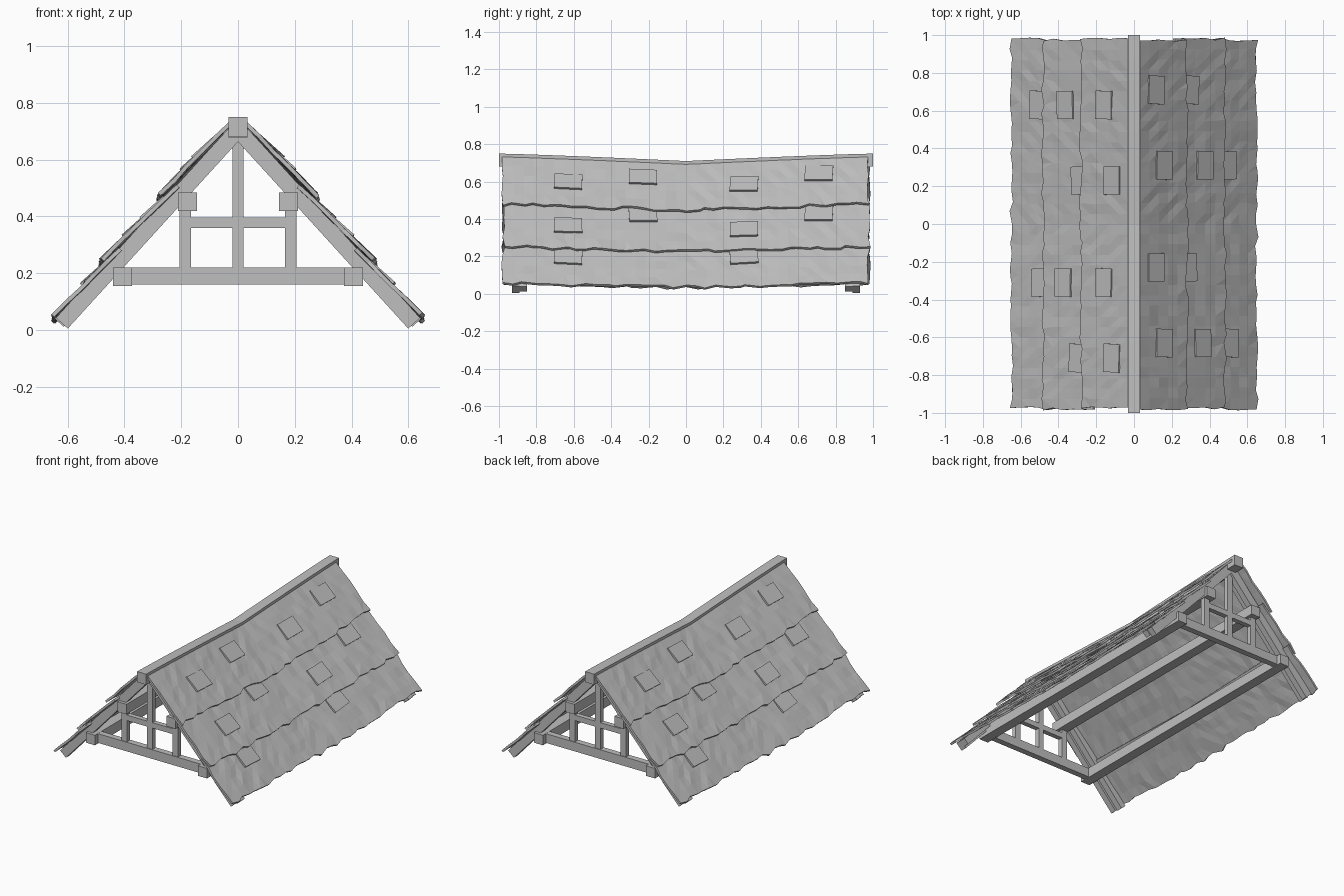
import bpy, bmesh, math, random
from mathutils import Vector, Matrix

random.seed(4)
cube = bpy.data.objects.get("Cube")
if cube:
    bpy.data.objects.remove(cube, do_unlink=True)

GREY = (0.52, 0.52, 0.52, 1)
mat = bpy.data.materials.new("weathered grey")
mat.use_nodes = True
mat.diffuse_color = GREY
mat.node_tree.nodes["Principled BSDF"].inputs["Base Color"].default_value = GREY

HALF_TURN = Matrix.Rotation(math.pi, 4, 'Z')
DOWN = Vector((0.674, 0, -0.74))     # down the slope
OUT = Vector((0.74, 0, 0.674))       # away from the slope
TOP = Vector((0.03, 0, 0.735))       # upper edge of the slope
LENGTH = 0.92


def finish(name, bm):
    mesh = bpy.data.meshes.new(name)
    bm.to_mesh(mesh)
    bm.free()
    mesh.materials.append(mat)
    obj = bpy.data.objects.new(name, mesh)
    bpy.context.collection.objects.link(obj)
    return obj


def turned_copy(obj, name):
    copy = obj.copy()
    copy.name = name
    copy.matrix_world = HALF_TURN @ obj.matrix_world
    bpy.context.collection.objects.link(copy)


def box(name, x, y, z):
    """Box from (low, high) pairs."""
    bm = bmesh.new()
    bmesh.ops.create_cube(bm, size=1)
    for v in bm.verts:
        v.co = [(r[0] + r[1]) / 2 + c * (r[1] - r[0]) for c, r in zip(v.co, (x, y, z))]
    return finish(name, bm)


def sag(y):
    return -0.04 * max(0, 1 - abs(y)) ** 1.2


# Sagging ridge beam
bm = bmesh.new()
rings = []
for i in range(17):
    y = -1 + i / 8
    rings.append([bm.verts.new((x, y, z + sag(y)))
                  for x, z in ((-0.033, 0.68), (0.033, 0.68), (0.033, 0.75), (-0.033, 0.75))])
for a, b in zip(rings, rings[1:]):
    for k in range(4):
        bm.faces.new((a[k], a[(k + 1) % 4], b[(k + 1) % 4], b[k]))
bm.faces.new(rings[0])
bm.faces.new(rings[-1])
bmesh.ops.recalc_face_normals(bm, faces=bm.faces)
finish("ridge_beam", bm)

# Long purlins
for side, s in (("left", 1), ("right", -1)):
    for level, cx, cz in (("lower", 0.407, 0.188), ("upper", 0.178, 0.452)):
        box(f"{level}_purlin_{side}", (s * cx - 0.033, s * cx + 0.033), (-0.95, 0.95),
            (cz - 0.033, cz + 0.033))


def rafter(name, side, y, width, depth, lift, end):
    """Sloping timber from the ridge to the eaves."""
    start = Vector((0, 0, 0.705)) + OUT * lift
    mid = start + DOWN * end / 2
    bm = bmesh.new()
    bmesh.ops.create_cube(bm, size=1)
    for v in bm.verts:
        p = mid + DOWN * (v.co.x * end) + OUT * (v.co.z * width)
        v.co = (p.x * side, y + v.co.y * depth, p.z)
    bmesh.ops.recalc_face_normals(bm, faces=bm.faces)
    finish(name, bm)


# Timber truss at each end
for end, e in (("front", -1), ("back", 1)):
    span = (e * 0.9 - 0.02, e * 0.9 + 0.02)
    thin = (e * 0.9 - 0.016, e * 0.9 + 0.016)
    box(f"{end}_tie_beam", (-0.42, 0.42), span, (0.16, 0.22))
    box(f"{end}_king_post", (-0.019, 0.019), thin, (0.215, 0.69))
    box(f"{end}_collar", (-0.17, 0.17), thin, (0.36, 0.396))
    for side, s in (("left", 1), ("right", -1)):
        box(f"{end}_queen_post_{side}", (s * 0.186 - 0.02, s * 0.186 + 0.02), thin, (0.215, 0.43))
        rafter(f"{end}_outer_rafter_{side}", s, e * 0.91, 0.056, 0.04, 0, LENGTH)
        rafter(f"{end}_inner_rafter_{side}", s, e * 0.87, 0.042, 0.04, 0.008, LENGTH + 0.005)


# Overlapping roof courses: start, end, lift at start, lift at end
COURSES = (("upper", 0.0, 0.355, 0.0, 0.016),
           ("middle", 0.29, 0.66, -0.012, 0.012),
           ("lower", 0.59, 0.915, -0.012, 0.004))


def slope_point(d, y, lift):
    p = TOP + DOWN * d + OUT * lift
    p.y = y
    p.z += sag(y) * (1 - 0.45 * d / LENGTH)
    return p


def course(name, d0, d1, l0, l1):
    bm = bmesh.new()
    cols, rows, grid = 36, 5, []
    end_shift = [random.uniform(-0.012, 0.008) for _ in range(rows + 1)]
    for i in range(cols + 1):
        ragged = random.uniform(-0.012, 0.012)
        column = []
        for j in range(rows + 1):
            t = j / rows
            y = -0.975 + 1.955 * i / cols
            if i in (0, cols):
                y += end_shift[j]
            elif j == rows:
                y += random.uniform(-0.02, 0.02)
            d = d0 + (d1 - d0) * t + (ragged if j == rows else 0)
            lift = l0 + (l1 - l0) * t + random.uniform(-0.003, 0.003) * (j > 0)
            column.append(bm.verts.new(slope_point(d, y, lift)))
        grid.append(column)
    for a, b in zip(grid, grid[1:]):
        for j in range(rows):
            bm.faces.new((a[j], a[j + 1], b[j + 1], b[j]))
    bmesh.ops.triangulate(bm, faces=bm.faces)
    obj = finish(f"{name}_left", bm)
    solid = obj.modifiers.new("thickness", 'SOLIDIFY')
    solid.thickness = 0.014
    solid.offset = -1
    turned_copy(obj, f"{name}_right")


for label, *spec in COURSES:
    course(f"{label}_roof_course", *spec)


def patch(name, x, y):
    """Raised loose shingle lying on the slope, lower edge tipped out."""
    d = (x - TOP.x) / DOWN.x
    _, d0, d1, l0, l1 = next(c for c in COURSES if d <= c[2])
    lift = l0 + (l1 - l0) * (d - d0) / (d1 - d0)
    tilt = random.uniform(-0.06, 0.06)
    bm = bmesh.new()
    bmesh.ops.create_cube(bm, size=1)
    for v in bm.verts:
        u, w = v.co.x * 0.11, v.co.y * 0.15
        height = lift + 0.004 + v.co.z * 0.012 + u * 0.1
        v.co = slope_point(d + u - w * tilt, y + w + u * tilt, height)
    bmesh.ops.recalc_face_normals(bm, faces=bm.faces)
    turned_copy(finish(f"{name}_left", bm), f"{name}_right")


# Loose shingles in four bands along the roof
BANDS = ((0.71, (0.11, 0.30)), (0.31, (0.15, 0.37, 0.50)),
         (-0.23, (0.11, 0.29)), (-0.63, (0.15, 0.36, 0.51)))
for b, (y, places) in enumerate(BANDS):
    for k, x in enumerate(places):
        patch(f"loose_shingle_{b + 1}_{k + 1}", x, y)
